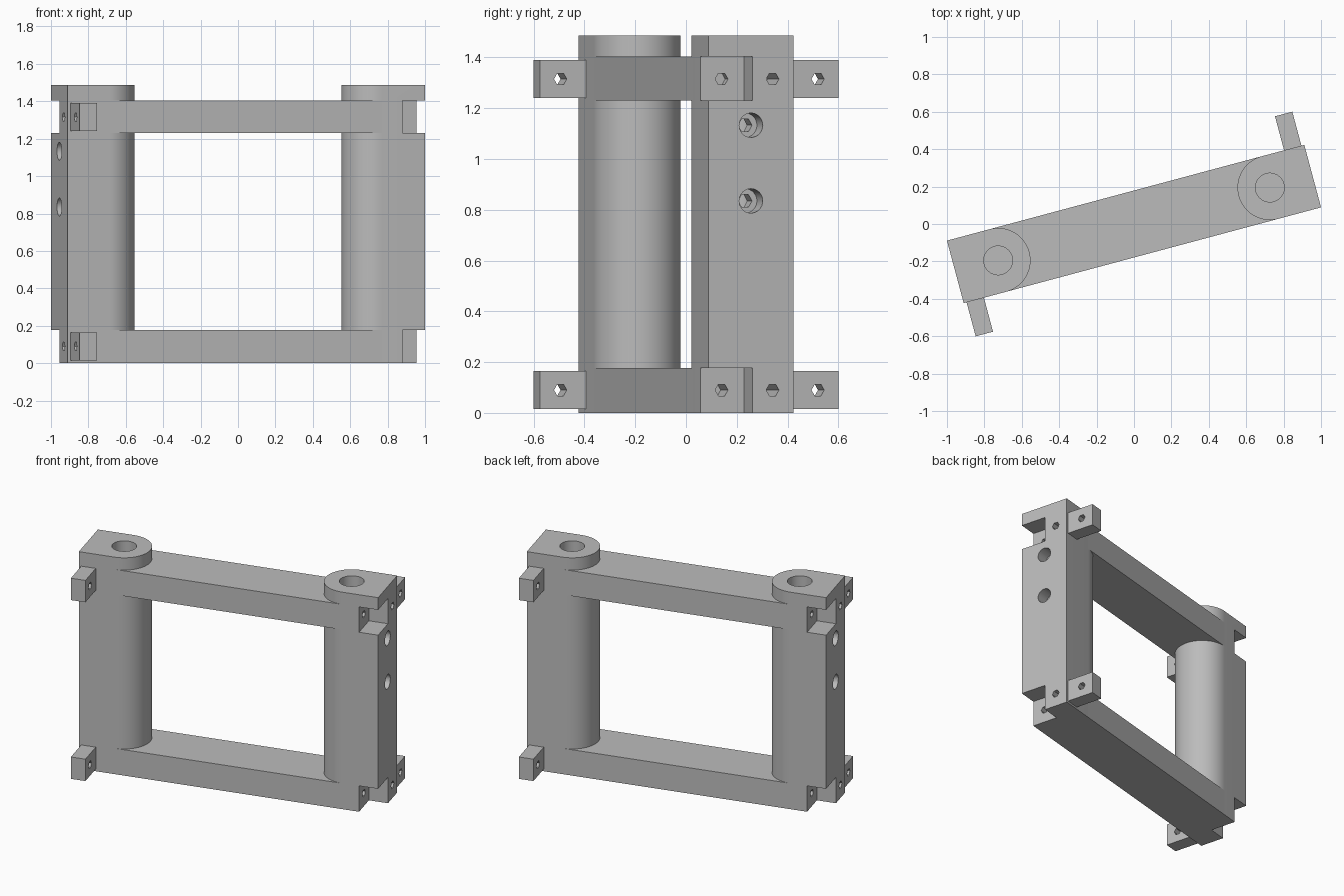
import bpy
import bmesh
from math import pi, radians
from mathutils import Matrix

if "Cube" in bpy.data.objects:
    bpy.data.objects.remove(bpy.data.objects["Cube"], do_unlink=True)

YAW = radians(15)
END, HALF, TOP = 0.989, 0.173, 1.487     # half length, half width, height
PIN = 0.752                              # post bore axis
BEAMS = {"bottom_beam": (0.0, 0.177), "top_beam": (1.23, 1.403)}
BOLT_Z = (0.09, 1.315)

grey = bpy.data.materials.new("plain_grey")
grey.use_nodes = True
grey.diffuse_color = (0.5, 0.5, 0.5, 1)
grey.node_tree.nodes["Principled BSDF"].inputs["Base Color"].default_value = (0.5, 0.5, 0.5, 1)


def add_box(bm, x, y, z):
    size = [b - a for a, b in (x, y, z)]
    mid = [(a + b) / 2 for a, b in (x, y, z)]
    bmesh.ops.create_cube(bm, size=1, matrix=Matrix.Translation(mid) @ Matrix.Diagonal((*size, 1)))


def add_rod(bm, x, y, z, radius, sides):
    """Rod lying along x, spanning the range x."""
    m = Matrix.Translation(((x[0] + x[1]) / 2, y, z)) @ Matrix.Rotation(pi / 2, 4, 'Y')
    bmesh.ops.create_cone(bm, cap_ends=True, segments=sides, radius1=radius, radius2=radius,
                          depth=x[1] - x[0], matrix=m)


def add_bore(bm, x):
    """Blind upright bore, open at the top."""
    bmesh.ops.create_cone(bm, cap_ends=True, segments=64, radius1=0.077, radius2=0.077, depth=TOP,
                          matrix=Matrix.Translation((x, 0, 0.18 + TOP / 2)))


def make(name, bm):
    bmesh.ops.recalc_face_normals(bm, faces=bm.faces)
    mesh = bpy.data.meshes.new(name)
    bm.to_mesh(mesh)
    bm.free()
    mesh.materials.append(grey)
    ob = bpy.data.objects.new(name, mesh)
    bpy.context.collection.objects.link(ob)
    return ob


def activate(ob):
    bpy.ops.object.select_all(action='DESELECT')
    ob.select_set(True)
    bpy.context.view_layer.objects.active = ob


def cut(ob, build):
    """Subtract the solid made by build(bm) from ob."""
    bm = bmesh.new()
    build(bm)
    cutter = make("cutter", bm)
    cutter.hide_render = True
    mod = ob.modifiers.new("cut", 'BOOLEAN')
    mod.operation, mod.solver, mod.object = 'DIFFERENCE', 'EXACT', cutter
    activate(ob)
    bpy.ops.object.modifier_apply(modifier="cut")
    bpy.data.objects.remove(cutter, do_unlink=True)


def finish(ob):
    activate(ob)
    bpy.ops.object.shade_smooth_by_angle(angle=radians(30))
    ob.rotation_euler.z = YAW


def opposite(ob, name):
    """Same part turned half way round the middle."""
    other = bpy.data.objects.new(name, ob.data)
    bpy.context.collection.objects.link(other)
    other.rotation_euler.z = YAW + pi


# Post: rounded inner side, square outer end
bm = bmesh.new()
arc = [Matrix.Rotation(pi / 2 + pi * i / 48, 3, 'Z').col[0] * HALF for i in range(49)]
outline = [(p.x + PIN, p.y, 0) for p in arc] + [(END, -HALF, 0), (END, HALF, 0)]
base = bm.faces.new([bm.verts.new(p) for p in outline])
top = bmesh.ops.extrude_face_region(bm, geom=[base])
bmesh.ops.translate(bm, vec=(0, 0, TOP),
                    verts=[v for v in top["geom"] if isinstance(v, bmesh.types.BMVert)])
post = make("left_post", bm)


# Corner notches where a neighbour's lug fits
def notches(bm):
    add_box(bm, (0.863, 1.1), (-0.3, 0.006), (-0.1, 0.177))
    add_box(bm, (0.863, 1.1), (-0.3, 0.006), BEAMS["top_beam"])


# Bolt holes in the tabs and in the notch faces
def bolt_holes(bm):
    for z in BOLT_Z:
        for y in (0.088, -0.086):
            add_rod(bm, (0.7 if z < 0.18 else 0.82, 1.1), y, z, 0.026, 6)


# Counterbored screw holes running into the bore
def counterbores(bm):
    for z in (0.835, 1.133):
        add_rod(bm, (0.9, 1.1), 0, z, 0.048, 32)


def screw_holes(bm):
    for z in (0.835, 1.133):
        add_rod(bm, (PIN, 0.95), 0, z, 0.028, 6)


for step in (notches, lambda bm: add_bore(bm, PIN), bolt_holes, counterbores, screw_holes):
    cut(post, step)
finish(post)
opposite(post, "right_post")

# Cross beams
for name, z in BEAMS.items():
    bm = bmesh.new()
    add_box(bm, (-PIN, PIN), (-HALF, HALF), z)
    beam = make(name, bm)
    if name == "top_beam":
        for x in (PIN, -PIN):
            cut(beam, lambda bm: add_bore(bm, x))
    finish(beam)

# Drilled side lugs
for level, z in zip(("lower", "upper"), BOLT_Z):
    bm = bmesh.new()
    add_box(bm, (0.877, 0.973), (HALF, 0.361), (z - 0.075, z + 0.075))
    lug = make(level + "_back_lug", bm)
    cut(lug, lambda bm: add_rod(bm, (0.8, 1.1), 0.277, z, 0.026, 6))
    finish(lug)
    opposite(lug, level + "_front_lug")
